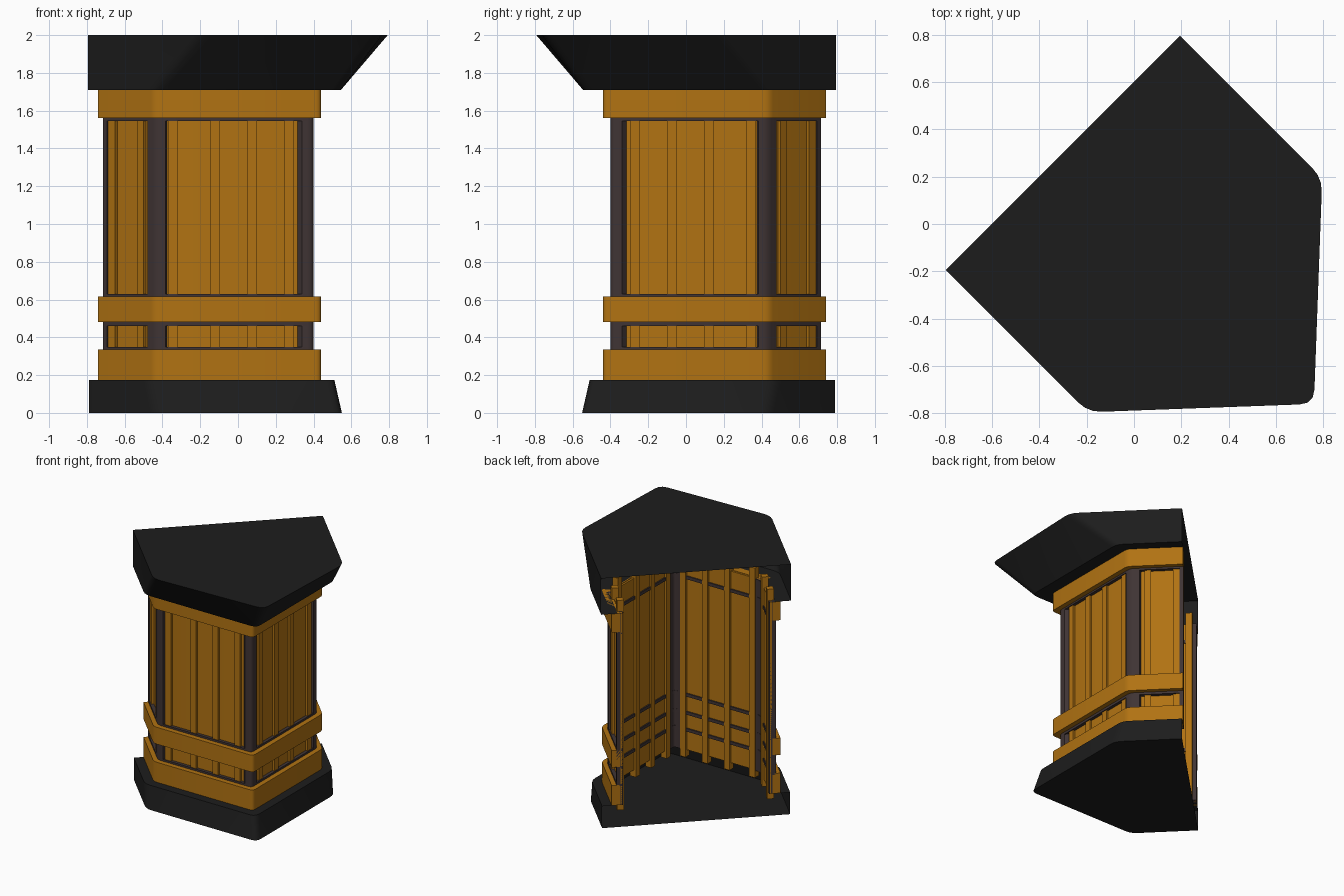
import bpy, bmesh, math
from mathutils import Vector, Matrix

if "Cube" in bpy.data.objects:
    bpy.data.objects.remove(bpy.data.objects["Cube"])


def material(name, rgb):
    m = bpy.data.materials.new(name)
    m.diffuse_color = (*rgb, 1)
    m.use_nodes = True
    m.node_tree.nodes["Principled BSDF"].inputs["Base Color"].default_value = m.diffuse_color
    return m


BLACK = material("black", (0.012, 0.012, 0.012))
DARK = material("dark_frame", (0.05, 0.034, 0.034))
WOOD = material("orange_wood", (0.44, 0.17, 0.006))


def plan(r, c, side=None):
    """Five-point plan: two long walls at r, angled ends on x+y=+-c, open diagonal back."""
    s = side or r
    return [Vector(p) for p in (((-c - .6) / 2, (.6 - c) / 2), (s - c, -s), (r, -r),
                                (s, c - s), ((c - .6) / 2, (c + .6) / 2))]


def arc(a, p, b, d, n=3):
    """Rounded corner at p between neighbours a and b."""
    s, e = p + (a - p).normalized() * d, p + (b - p).normalized() * d
    return [s * (1 - t) ** 2 + p * 2 * t * (1 - t) + e * t * t for t in (k / n for k in range(n + 1))]


def rounded(pts, d):
    out = [pts[0]]
    for i in (1, 2, 3):
        out += arc(pts[i - 1], pts[i], pts[i + 1], d)
    return out + [pts[4]]


def loft(name, rows, mat, solid=True):
    """Skin rows of (outline, z); solid joins last row to first and caps the ends."""
    bm = bmesh.new()
    vs = [[bm.verts.new((p.x, p.y, z)) for p in o] for o, z in rows]
    pairs = list(zip(vs, vs[1:])) + ([(vs[-1], vs[0])] if solid else [])
    for a, b in pairs:
        for j in range(len(a) - 1):
            bm.faces.new((a[j], a[j + 1], b[j + 1], b[j]))
    if solid:
        bm.faces.new([v[0] for v in vs])
        bm.faces.new([v[-1] for v in reversed(vs)])
    else:
        bm.faces.new(vs[-1])
    bmesh.ops.recalc_face_normals(bm, faces=bm.faces)
    return finish(name, bm, mat)


def finish(name, bm, mat):
    me = bpy.data.meshes.new(name)
    bm.to_mesh(me)
    bm.free()
    me.materials.append(mat)
    ob = bpy.data.objects.new(name, me)
    bpy.context.collection.objects.link(ob)
    bpy.ops.object.select_all(action='DESELECT')
    ob.select_set(True)
    bpy.context.view_layer.objects.active = ob
    bpy.ops.object.shade_smooth_by_angle(angle=math.radians(38))
    return ob


def ring(name, outer, inner, z0, z1, mat, d):
    o, i = rounded(plan(*outer), d), rounded(plan(*inner), d)
    loft(name, [(o, z0), (o, z1), (i, z1), (i, z0)], mat)


# black plinth and flared cap: shells open at the back
lip = rounded(plan(.39, .82), .03)
loft("plinth", [(lip, .175), (rounded(plan(.51, .98), .05), .175),
                (rounded(plan(.55, .98), .05), 0)], BLACK, False)
loft("cap", [(lip, 1.71), (rounded(plan(.545, .99), .05), 1.71),
             (rounded(plan(.76, .99, .795), .06), 2)], BLACK, False)

# orange bands wrapped round the body
for name, z0, z1 in (("lower_band", .175, .335), ("middle_band", .48, .615), ("upper_band", 1.56, 1.71)):
    ring(name, (.44, .88), (.38, .795), z0, z1, WOOD, .03)

# thin wall sheet and dark rails
ring("wall_panels", (.375, .79), (.36, .77), .175, 1.71, WOOD, .02)
for k, (z0, z1) in enumerate(((.325, .35), (.46, .485), (.605, .63), (1.545, 1.57))):
    ring(f"rail_{k}", (.40, .83), (.35, .76), z0, z1, DARK, .03)


# dark posts at the corners and open ends
def post_path(pts, i, before, after, d):
    p, out = pts[i], []
    if before:
        out.append(p + (pts[i - 1] - p).normalized() * before)
    out += arc(pts[i - 1], p, pts[i + 1], d) if before and after else [p]
    if after:
        out.append(p + (pts[i + 1] - p).normalized() * after)
    return out


for i, (b, a) in enumerate(((0, .03), (.07, .045), (.06, .06), (.045, .07), (.03, 0))):
    o = post_path(plan(.40, .83), i, b, a, .03)
    n = post_path(plan(.35, .76), i, b, a, .02)
    loft(f"post_{i}", [(o, .175), (o, 1.71), (n, 1.71), (n, .175)], DARK)

# upright battens through the walls, mirrored across the diagonal
battens = [(x, -.368, 0) for x in (-.345, -.12, .075, .27)]
battens += [(-.652, -.13, 45), (-.50, -.282, 45)]
for k, (x, y, turn) in enumerate(battens):
    for side, (px, py) in (("front", (x, y)), ("side", (-y, -x))):
        bm = bmesh.new()
        mat = (Matrix.Translation((px, py, .96)) @ Matrix.Rotation(math.radians(turn), 4, 'Z')
               @ Matrix.Diagonal((.05, .05, 1.68, 1)))
        bmesh.ops.create_cube(bm, size=1, matrix=mat)
        finish(f"batten_{side}_{k}", bm, WOOD)
